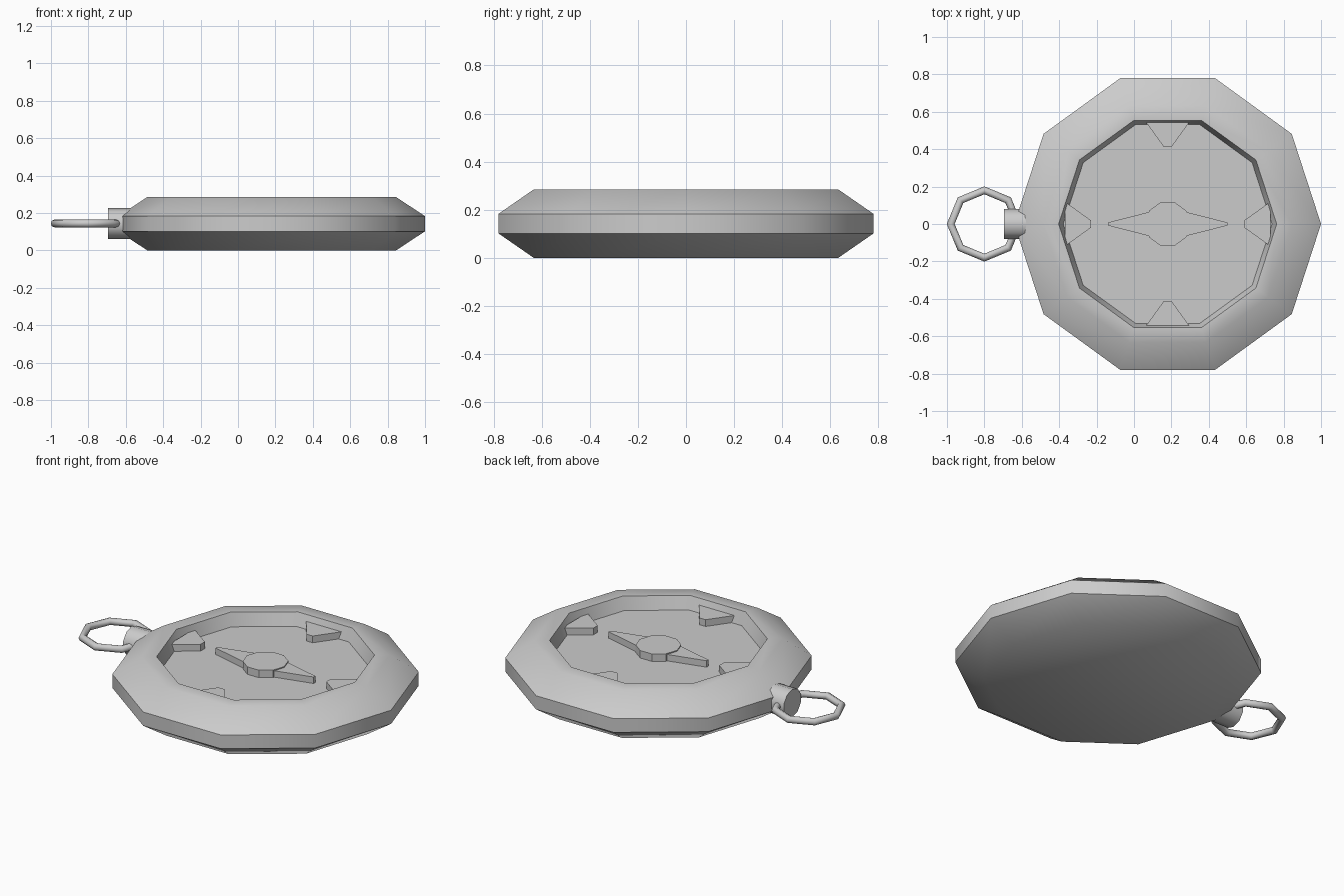
import bpy, bmesh
from math import pi, cos, sin, radians
from mathutils import Matrix, Vector

if "Cube" in bpy.data.objects:
    bpy.data.objects.remove(bpy.data.objects["Cube"])

CX = 0.18          # dial centre
MID = 0.1425       # half the case height
FLOOR = 0.21       # recessed dial height


def finish(name, bm, smooth=None):
    bmesh.ops.recalc_face_normals(bm, faces=bm.faces)
    me = bpy.data.meshes.new(name)
    bm.to_mesh(me)
    bm.free()
    ob = bpy.data.objects.new(name, me)
    bpy.context.collection.objects.link(ob)
    if smooth:
        bpy.ops.object.select_all(action='DESELECT')
        ob.select_set(True)
        bpy.context.view_layer.objects.active = ob
        bpy.ops.object.shade_smooth_by_angle(angle=radians(smooth))
    return ob


def lathe(name, profile, sides, matrix, smooth=None):
    """Stack of n-sided rings (radius, z), capped at both ends."""
    bm = bmesh.new()
    rings = [[bm.verts.new((r * cos(2 * pi * i / sides), r * sin(2 * pi * i / sides), z))
              for i in range(sides)] for r, z in profile]
    for a, b in zip(rings, rings[1:]):
        for i in range(sides):
            j = (i + 1) % sides
            bm.faces.new((a[i], a[j], b[j], b[i]))
    bm.faces.new(rings[0][::-1])
    bm.faces.new(rings[-1])
    bm.transform(matrix)
    return finish(name, bm, smooth)


def prism(name, outline, top, angle):
    """Outline raised from the dial floor, turned about the dial centre."""
    bm = bmesh.new()
    base = bm.faces.new([bm.verts.new((x, y, FLOOR - 0.005)) for x, y in outline])
    ext = bmesh.ops.extrude_face_region(bm, geom=[base], use_keep_orig=True)
    for v in (g for g in ext['geom'] if isinstance(g, bmesh.types.BMVert)):
        v.co.z = top
    bm.transform(Matrix.Translation((CX, 0, 0)) @ Matrix.Rotation(angle, 4, 'Z'))
    return finish(name, bm)


centre = Matrix.Translation((CX, 0, 0))

# Case with bevelled edge, rim and recessed dial
lathe("case", [(0.665, 0), (0.82, 0.102), (0.82, 0.183), (0.665, 0.285),
               (0.583, 0.285), (0.558, FLOOR)], 10, centre, 40)

# Hub and two-ended needle
lathe("needle_hub", [(0.122, FLOOR - 0.005), (0.122, 0.254)], 10, centre)
prism("needle", [(-0.32, -0.008), (-0.1, -0.064), (0.1, -0.064), (0.32, -0.008),
                 (0.32, 0.008), (0.1, 0.064), (-0.1, 0.064), (-0.32, 0.008)], 0.248, 0)

# Four direction markers
for i, side in enumerate(("right", "back", "left", "front")):
    prism("marker_" + side, [(0.411, -0.02), (0.55, -0.12), (0.55, 0.12), (0.411, 0.02)],
          0.25, i * pi / 2)

# Crown stub on the left side
lathe("crown", [(0.083, -0.695), (0.083, -0.55)], 10,
      Matrix.Translation((0, 0, MID)) @ Matrix(((0, 0, 1, 0), (0, 1, 0, 0), (-1, 0, 0, 0), (0, 0, 0, 1))), 40)

# Hanging ring
bpy.ops.mesh.primitive_torus_add(major_segments=8, minor_segments=8, major_radius=0.18,
                                 minor_radius=0.021, location=(-0.8, 0, 0.144))
bpy.context.object.name = "hanging_ring"
bpy.ops.object.shade_smooth_by_angle(angle=radians(50))
